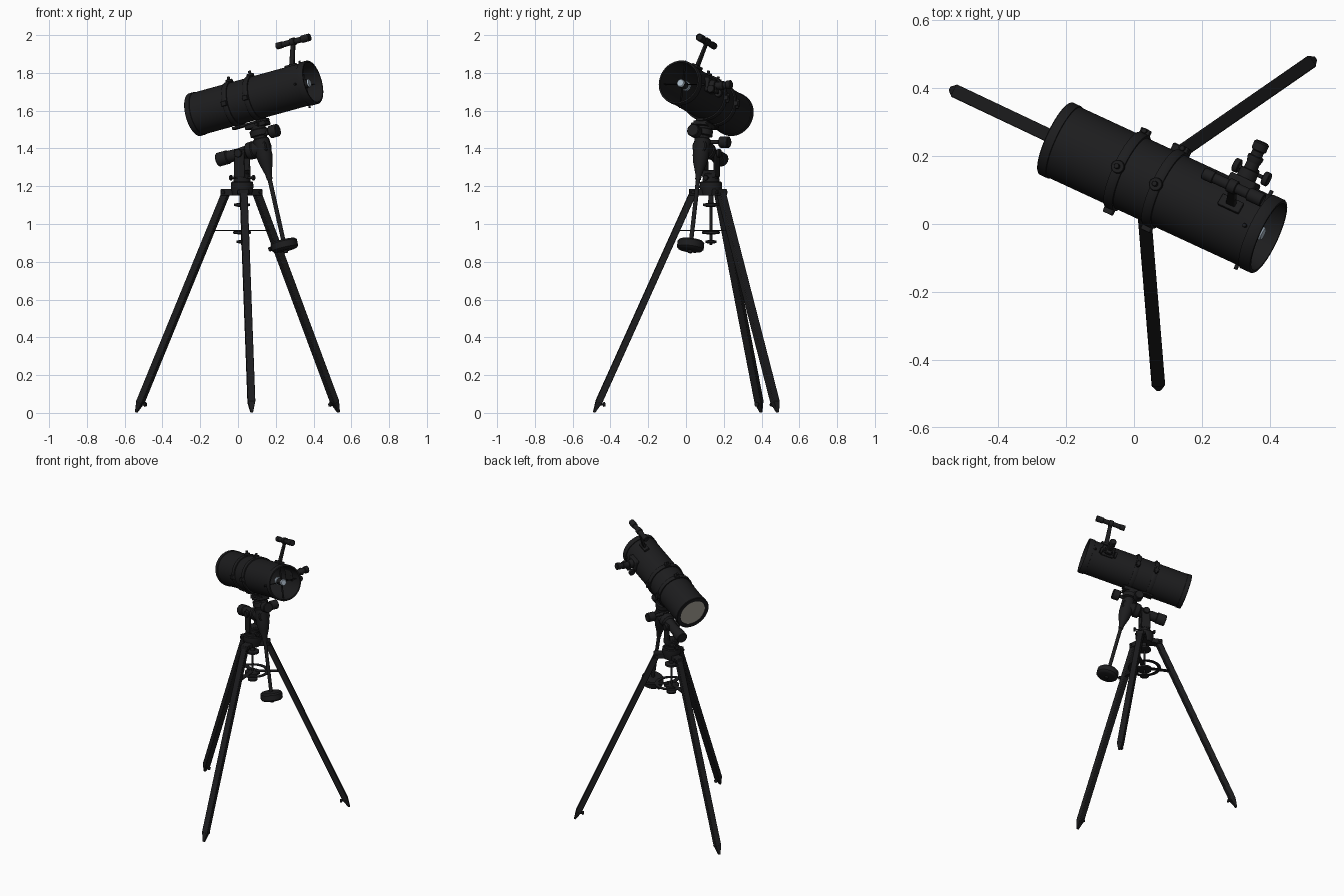
import bpy, bmesh
from math import sin, cos, pi, radians
from mathutils import Vector as V, Matrix

if "Cube" in bpy.data.objects:
    bpy.data.objects.remove(bpy.data.objects["Cube"])


def material(name, col):
    m = bpy.data.materials.new(name)
    m.diffuse_color = (*col, 1)
    m.use_nodes = True
    m.node_tree.nodes["Principled BSDF"].inputs["Base Color"].default_value = m.diffuse_color
    return m


BLACK = material("black", (0.012, 0.012, 0.013))
CREAM = material("cream", (0.42, 0.39, 0.34))
MIRROR = material("mirror", (0.40, 0.48, 0.56))

# Tilted frame of the optics: x along the tube, y sideways, z along the counterweight axis
O = V((0.13, 0.083, 1.405))
D = V((0.88, -0.407, 0.243)).normalized()
U = V((-0.2, 0.102, 0.974))
U = (U - D * U.dot(D)).normalized()
S = U.cross(D)
TZ = 0.265                                   # tube axis height in that frame


def L(x, y, z):
    return O + D * x + S * y + U * z


def finish(name, bm, mat, bevel=0):
    bmesh.ops.recalc_face_normals(bm, faces=bm.faces)
    me = bpy.data.meshes.new(name)
    bm.to_mesh(me)
    bm.free()
    ob = bpy.data.objects.new(name, me)
    bpy.context.collection.objects.link(ob)
    me.materials.append(mat)
    if bevel:
        b = ob.modifiers.new("bevel", 'BEVEL')
        b.width, b.segments = bevel, 2
    bpy.ops.object.select_all(action='DESELECT')
    ob.select_set(True)
    bpy.context.view_layer.objects.active = ob
    bpy.ops.object.shade_smooth_by_angle(angle=radians(35))
    return ob


def turned(name, origin, axis, profile, mat=BLACK, n=32, hollow=False):
    """Lathe (distance, radius) points about an axis; hollow closes the profile on itself."""
    q = V(axis).to_track_quat('Z', 'Y')
    bm = bmesh.new()
    rings = [[bm.verts.new(V(origin) + q @ V((r * cos(2 * pi * i / n), r * sin(2 * pi * i / n), t)))
              for i in range(n)] for t, r in profile]
    pairs = list(zip(rings, rings[1:]))
    if hollow:
        pairs.append((rings[-1], rings[0]))
    for a, b in pairs:
        for i in range(n):
            j = (i + 1) % n
            bm.faces.new((a[i], a[j], b[j], b[i]))
    if not hollow:
        bm.faces.new(rings[0])
        bm.faces.new(rings[-1])
    return finish(name, bm, mat)


def rod(name, a, b, r, mat=BLACK, n=20):
    a, b = V(a), V(b)
    h = (b - a).length
    c = min(r, h) * 0.12
    return turned(name, a, b - a, [(0, r - c), (c, r), (h - c, r), (h, r - c)], mat, n)


def bar(name, a, b, side, w, h, bevel=0.004, taper=1, mat=BLACK):
    """Rectangular bar from a to b; w is measured along side, h across it."""
    a, b = V(a), V(b)
    z = (b - a).normalized()
    x = (V(side) - z * V(side).dot(z)).normalized()
    y = z.cross(x)
    bm = bmesh.new()
    ends = [[bm.verts.new(p + x * sx * w * k / 2 + y * sy * h * k / 2)
             for sx, sy in ((-1, -1), (1, -1), (1, 1), (-1, 1))] for p, k in ((a, 1), (b, taper))]
    for e in ends:
        bm.faces.new(e)
    for i in range(4):
        j = (i + 1) % 4
        bm.faces.new((ends[0][i], ends[0][j], ends[1][j], ends[1][i]))
    return finish(name, bm, mat, bevel)


# Tripod
HX, HY = 0.022, 0.132
UP = V((0, 0, 1))


def H(r, ang, z):
    return V((HX + r * cos(ang), HY + r * sin(ang), z))


for k in range(3):
    a = radians(34.7 + 120 * k)
    tang = V((-sin(a), cos(a), 0))
    top, foot = H(0.09, a, 1.175), H(0.622, a, 0.0)
    run = foot - top
    bar(f"leg_{k}", top, top + run * 0.955, tang, 0.040, 0.036)
    bar(f"foot_{k}", top + run * 0.952, top + run * 0.998, tang, 0.039, 0.034, 0.003, 0.35)
    p = top + run * 0.965
    out = V((-cos(a), -sin(a), 0.1))
    rod(f"foot_screw_{k}", p, p + out * 0.042, 0.005, n=12)
    rod(f"foot_screw_head_{k}", p + out * 0.03, p + out * 0.042, 0.012, n=12)
    bar(f"hub_lug_{k}", H(0.03, a, 1.168), H(0.115, a, 1.168), tang, 0.052, 0.034)
    rod(f"leg_bolt_{k}", H(0.098, a, 1.168) - tang * 0.034, H(0.098, a, 1.168) + tang * 0.034, 0.01, n=12)
    bar(f"spreader_arm_{k}", H(0.02, a, 0.965), H(0.195, a, 0.965), tang, 0.03, 0.005, 0.001)
turned("tripod_hub", (HX, HY, 1.15), UP, [(0, .05), (.045, .06), (.07, .058), (.075, .052)])
rod("centre_rod", (HX, HY, 0.89), (HX, HY, 1.16), 0.007)
turned("upper_knob", (HX, HY, 1.09), UP, [(0, .02), (.006, .042), (.018, .042), (.022, .015), (.06, .013)])
turned("spreader_ring", (HX, HY, 0.9625), UP, [(0, .085), (0, .108), (.005, .108), (.005, .085)], hollow=True)
turned("spreader_nut", (HX, HY, 0.945), UP, [(0, .018), (.004, .048), (.016, .048), (.02, .02)])
turned("lower_knob", (HX, HY, 0.898), UP, [(0, .02), (.003, .03), (.013, .03), (.018, .01)])

# Azimuth base and latitude fork
turned("azimuth_base", (HX, HY, 1.22), UP, [(0, .045), (.02, .045), (.022, .038), (.045, .038), (.05, .03)])
flat = V((D.x, D.y, 0)).normalized()
for sg in (-1, 1):
    c = V((HX, HY, 0)) + S * 0.034 * sg
    bar(f"fork_cheek_{sg}", c + UP * 1.25, c + UP * 1.395, S, 0.014, 0.064, 0.004, 0.85)
    rod(f"fork_pivot_{sg}", L(-0.125, .036 * sg, 0), L(-0.125, .053 * sg, 0), 0.022)
    q = V((HX, HY, 1.245))
    rod(f"latitude_bolt_{sg}", q + flat * sg * .03, q + flat * sg * .068 + UP * .0, 0.006, n=12)
    rod(f"latitude_knob_{sg}", q + flat * sg * .06, q + flat * sg * .072, 0.014, n=12)
bar("fork_floor", (HX, HY, 1.245), (HX, HY, 1.285), S, 0.075, 0.062)

# Polar axis housing
turned("polar_housing", L(-.268, 0, 0), D, [
    (0, .034), (.004, .037), (.06, .037), (.064, .032), (.10, .032), (.115, .03), (.175, .034),
    (.185, .046), (.215, .048), (.22, .042), (.30, .04), (.305, .034)])

# Declination axis housing, shaft and counterweight
turned("declination_housing", L(0, 0, -.175), U, [
    (0, .015), (.03, .018), (.09, .036), (.13, .043), (.22, .043), (.224, .036), (.236, .036),
    (.24, .05), (.27, .05), (.275, .04), (.3, .04)])
rod("counterweight_shaft", L(0, 0, -.575), L(0, 0, -.15), 0.0115)
turned("counterweight", L(0, 0, -.562), U, [
    (0, .05), (.003, .062), (.012, .071), (.046, .071), (.055, .062), (.058, .03)], n=40)
rod("counterweight_screw", L(-.06, 0, -.533), L(-.086, 0, -.533), 0.005, n=12)
rod("counterweight_screw_head", L(-.078, 0, -.533), L(-.092, 0, -.533), 0.012, n=12)

# Slow motion controls
rod("declination_control_shaft", L(.03, -.009, .067), L(.08, -.009, .067), 0.012)
rod("declination_control_knob", L(.066, -.009, .067), L(.115, -.009, .067), 0.034, n=24)
rod("polar_control_shaft", L(-.04, .02, .04), L(-.04, .1, .04), 0.011)
rod("polar_control_knob", L(-.04, .085, .04), L(-.04, .138, .04), 0.03, n=24)

# Saddle and dovetail bar
bar("saddle", L(-.06, 0, .122), L(.06, 0, .122), S, .075, .024)
bar("dovetail_bar", L(-.14, 0, .138), L(.065, 0, .138), S, .045, .014, .002)
rod("saddle_screw", L(.02, -.03, .122), L(.02, -.065, .122), .008, n=12)

# Main tube, with rear cell, primary mirror and front ring
turned("main_tube", L(-.345, 0, TZ), D, [
    (0, .09), (0, .114), (.003, .117), (.03, .117), (.031, .114), (.675, .114), (.676, .1185),
    (.709, .1185), (.713, .116), (.713, .108), (.05, .108), (.05, .09)], n=64, hollow=True)
turned("mirror_back", L(-.341, 0, TZ), D, [(0, .091), (.01, .091)], CREAM, 48)
turned("primary_mirror", L(-.325, 0, TZ), D, [(0, .1), (.028, .1)], MIRROR, 48)

# Secondary mirror, spider vanes and their screws
rod("secondary_holder", L(.29, 0, TZ), L(.345, 0, TZ), .022)
rod("secondary_mirror", L(.268, 0, TZ), L(.29, 0, TZ), .026, MIRROR)
turned("secondary_cap", L(.344, 0, TZ), D, [(0, .022), (.006, .018)], MIRROR)
for k in range(4):
    y, z = ((1, 0), (0, 1), (-1, 0), (0, -1))[k]
    bar(f"spider_vane_{k}", L(.318, .015 * y, TZ + .015 * z), L(.318, .112 * y, TZ + .112 * z), D, .02, .002, 0)
    rod(f"spider_screw_{k}", L(.318, .11 * y, TZ + .11 * z), L(.318, .128 * y, TZ + .128 * z), .006, n=12)

# Tube rings with clamp tabs, top knobs and feet
for k, x in enumerate((-.105, .022)):
    turned(f"tube_ring_{k}", L(x - .015, 0, TZ), D, [
        (0, .113), (0, .121), (.003, .123), (.027, .123), (.03, .121), (.03, .113)], n=64, hollow=True)
    for sg in (-1, 1):
        bar(f"ring_tab_{k}_{sg}", L(x, .115 * sg, TZ), L(x, .137 * sg, TZ), D, .03, .026, .003)
    rod(f"ring_screw_{k}", L(x, .13, TZ - .025), L(x, .13, TZ + .025), .008, n=12)
    rod(f"ring_top_boss_{k}", L(x, 0, TZ + .118), L(x, 0, TZ + .132), .02)
    rod(f"ring_top_screw_{k}", L(x, 0, TZ + .13), L(x, 0, TZ + .148), .008, n=12)
    bar(f"ring_foot_{k}", L(x, 0, TZ - .128), L(x, 0, TZ - .112), D, .03, .05, .002)

# Focuser with eyepiece and two knobs
FX, FZ = .235, TZ + .015
bar("focuser_base", L(FX, .098, FZ), L(FX, .128, FZ), D, .085, .075, .006)
turned("focuser_body", L(FX, .12, FZ), S, [(0, .03), (.035, .028), (.037, .02), (.065, .02)])
turned("eyepiece", L(FX, .18, FZ), S + U * .12, [
    (0, .021), (.012, .024), (.02, .024), (.022, .018), (.036, .018), (.04, .023), (.062, .023), (.066, .018)])
rod("focus_axle", L(FX - .055, .152, FZ - .03), L(FX + .055, .152, FZ - .03), .006, n=12)
bar("focus_axle_block", L(FX - .02, .152, FZ - .025), L(FX + .02, .152, FZ - .025), S, .028, .026)
for sg in (-1, 1):
    rod(f"focus_knob_{sg}", L(FX + sg * .04, .152, FZ - .03), L(FX + sg * .058, .152, FZ - .03), .021)

# Finder scope on its stalk
F0, F1 = L(.25, .038, TZ + .106), L(.266, .086, TZ + .238)
bar("finder_shoe", L(.215, .04, TZ + .113), L(.285, .04, TZ + .113), S - U * .36, .036, .016, .003)
bar("finder_stalk", F0, F1, D, .03, .016, .003, .8)
turned("finder_clamp", L(.252, .088, TZ + .246), D, [(0, .019), (.002, .021), (.026, .021), (.028, .019)])
turned("finder_tube", L(.168, .088, TZ + .246), D, [
    (0, .014), (.003, .018), (.035, .018), (.037, .0155), (.15, .0155), (.153, .02), (.198, .02),
    (.2, .018), (.195, .016)])
